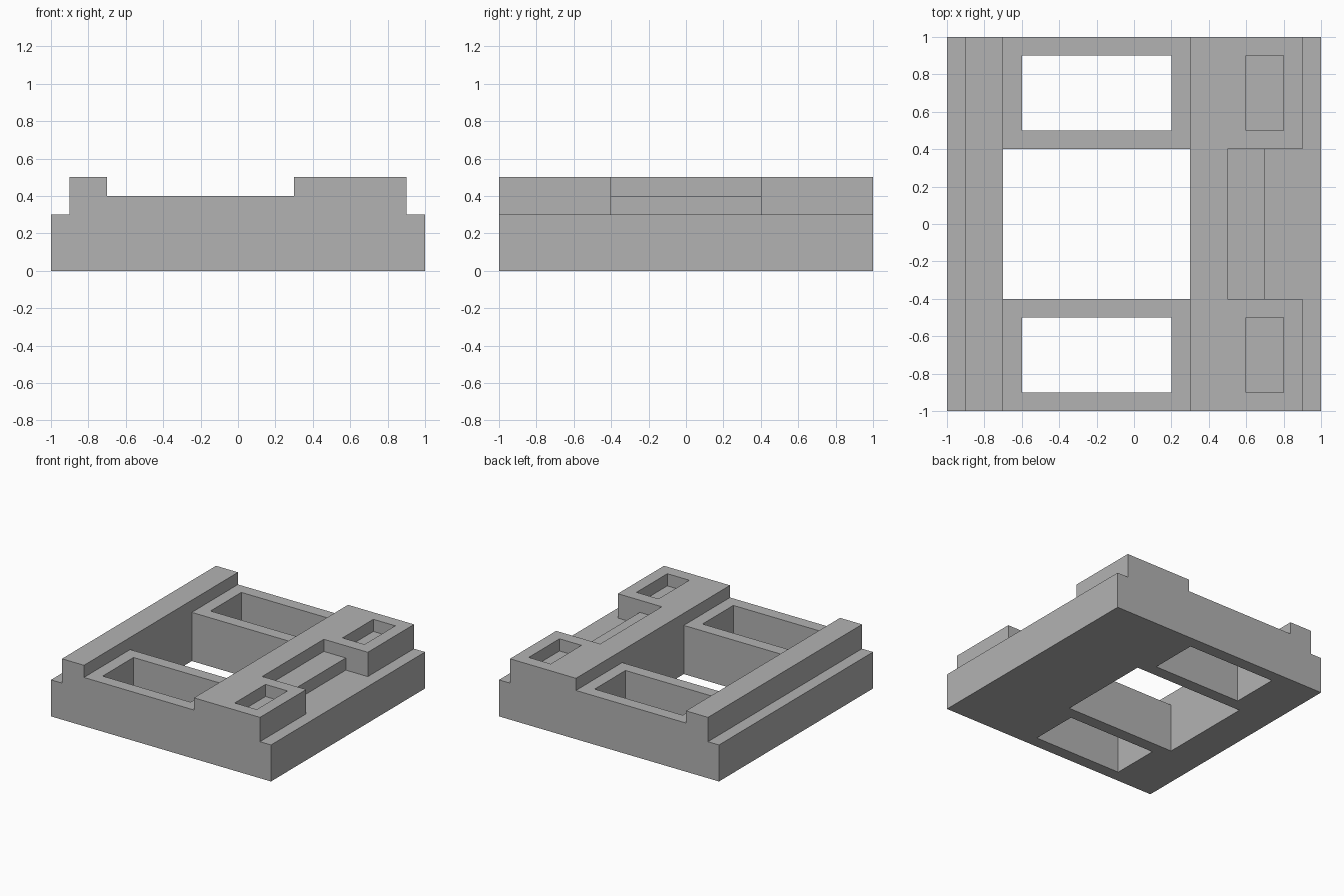
import bpy
import bmesh
import math

cube = bpy.data.objects.get("Cube")
if cube:
    bpy.data.objects.remove(cube, do_unlink=True)

grey = bpy.data.materials.new("plain grey")
grey.use_nodes = True
colour = (0.45, 0.45, 0.45, 1)
grey.diffuse_color = colour
grey.node_tree.nodes["Principled BSDF"].inputs["Base Color"].default_value = colour


def extrude_profile(name, profile, y0, y1):
    """Solid made by sweeping an (x, z) outline along y."""
    bm = bmesh.new()
    face = bm.faces.new([bm.verts.new((x, y0, z)) for x, z in profile])
    swept = bmesh.ops.extrude_face_region(bm, geom=[face])
    verts = [v for v in swept["geom"] if isinstance(v, bmesh.types.BMVert)]
    bmesh.ops.translate(bm, verts=verts, vec=(0, y1 - y0, 0))
    bmesh.ops.recalc_face_normals(bm, faces=bm.faces)
    mesh = bpy.data.meshes.new(name)
    bm.to_mesh(mesh)
    bm.free()
    mesh.materials.append(grey)
    obj = bpy.data.objects.new(name, mesh)
    bpy.context.collection.objects.link(obj)
    return obj


def rectangle(x0, x1, z0, z1):
    return [(x0, z0), (x1, z0), (x1, z1), (x0, z1)]


def cut(target, profile, y0, y1):
    """Subtract a swept outline from the target and discard the cutter."""
    cutter = extrude_profile("cutter", profile, y0, y1)
    cutter.hide_render = True
    mod = target.modifiers.new("cut", 'BOOLEAN')
    mod.operation = 'DIFFERENCE'
    mod.solver = 'EXACT'
    mod.object = cutter
    bpy.context.view_layer.objects.active = target
    bpy.ops.object.modifier_apply(modifier=mod.name)
    bpy.data.objects.remove(cutter, do_unlink=True)


# Body: base with side ledges, a narrow rail and a wide rail
frame = extrude_profile("frame", [
    (-1, 0), (1, 0), (1, 0.3), (0.9, 0.3), (0.9, 0.5), (0.3, 0.5),
    (0.3, 0.4), (-0.7, 0.4), (-0.7, 0.5), (-0.9, 0.5), (-0.9, 0.3), (-1, 0.3),
], -1, 1)

# Large central opening
cut(frame, rectangle(-0.7, 0.3, -0.1, 0.6), -0.4, 0.4)

# Stepped recess in the wide rail
cut(frame, [(0.5, 0.4), (0.7, 0.4), (0.7, 0.3), (1.1, 0.3), (1.1, 0.6), (0.5, 0.6)],
    -0.4, 0.4)

# End windows and shallow pockets, mirrored front to back
for y0, y1 in ((-0.9, -0.5), (0.5, 0.9)):
    cut(frame, rectangle(-0.6, 0.2, -0.1, 0.6), y0, y1)
    cut(frame, rectangle(0.6, 0.8, 0.4, 0.6), y0, y1)

# Merge leftover coplanar faces
bm = bmesh.new()
bm.from_mesh(frame.data)
bmesh.ops.remove_doubles(bm, verts=bm.verts, dist=0.0001)
bmesh.ops.dissolve_limit(bm, angle_limit=math.radians(1), verts=bm.verts, edges=bm.edges)
bm.to_mesh(frame.data)
bm.free()
